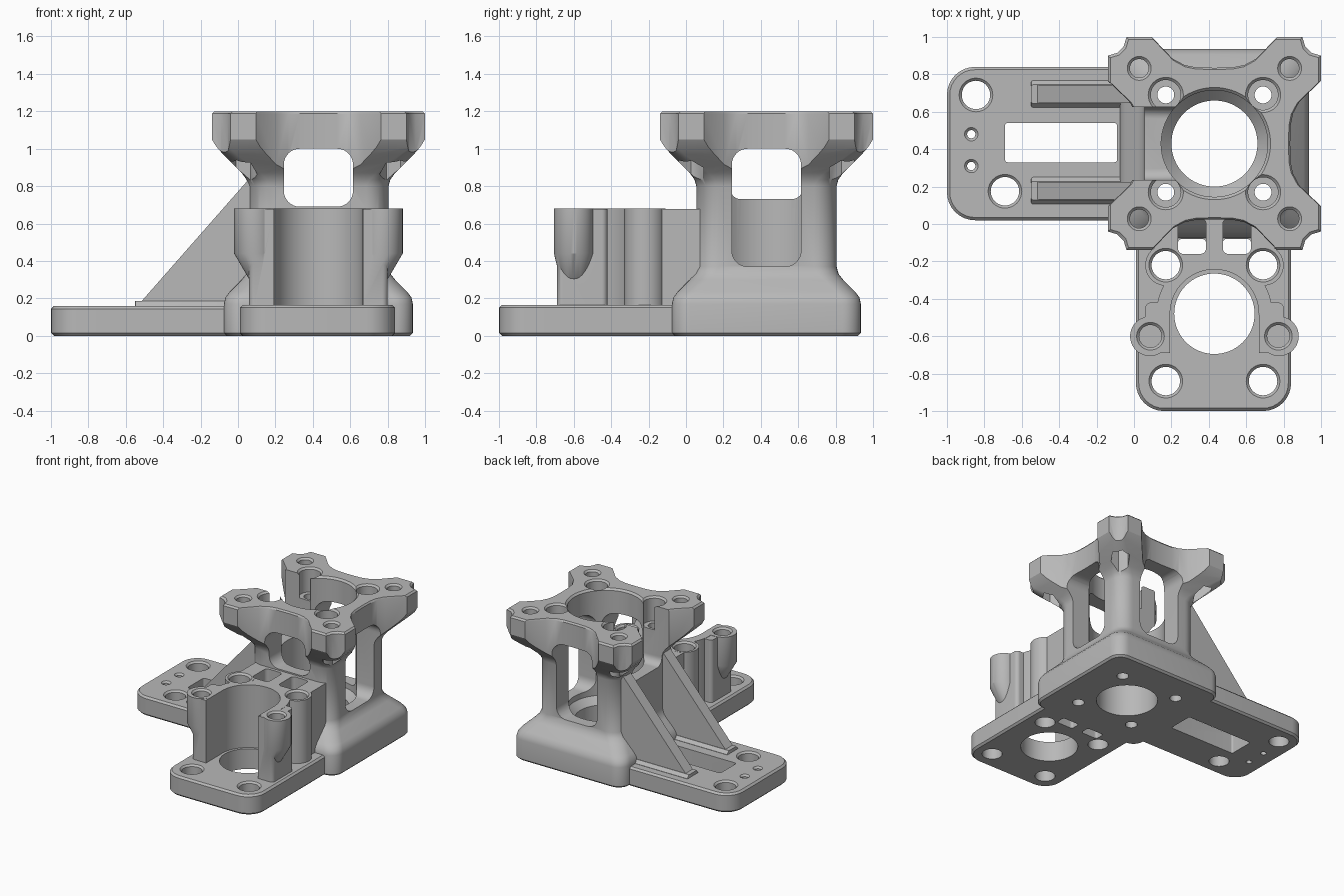
import bpy
import bmesh
from math import sin, cos, pi, radians

C = 0.43          # centre line of the tower and of the front arm
FY = -0.48        # centre of the front bore

old = bpy.data.objects.get("Cube")
if old:
    bpy.data.objects.remove(old, do_unlink=True)

grey = bpy.data.materials.new("machined_grey")
grey.use_nodes = True
grey.diffuse_color = (0.48, 0.48, 0.48, 1)
grey.node_tree.nodes["Principled BSDF"].inputs["Base Color"].default_value = grey.diffuse_color


# ---- outlines -------------------------------------------------------
def circle(x, y, r, n=40):
    return [(x + r * cos(2 * pi * i / n), y + r * sin(2 * pi * i / n)) for i in range(n)]


def rrect(x0, x1, y0, y1, r, n=8):
    pts = []
    corners = [(x1 - r, y1 - r), (x0 + r, y1 - r), (x0 + r, y0 + r), (x1 - r, y0 + r)]
    for k, (cx, cy) in enumerate(corners):
        for i in range(n + 1):
            a = pi / 2 * (k + i / n)
            pts.append((cx + r * cos(a), cy + r * sin(a)))
    return pts


def square(half, r):
    return rrect(C - half, C + half, C - half, C + half, r)


# ---- solids ---------------------------------------------------------
AXES = {"z": lambda u, v, w: (u, v, w),
        "x": lambda u, v, w: (w, u, v),
        "y": lambda u, v, w: (u, -w, v)}


def loft(name, rings, axis="z"):
    """Closed solid through (outline, level) rings of equal point count."""
    bm = bmesh.new()
    place = AXES[axis]
    loops = [[bm.verts.new(place(u, v, w)) for u, v in pts] for pts, w in rings]
    n = len(loops[0])
    bm.faces.new(loops[0][::-1])
    bm.faces.new(loops[-1])
    for a, b in zip(loops, loops[1:]):
        for i in range(n):
            j = (i + 1) % n
            bm.faces.new((a[i], a[j], b[j], b[i]))
    bmesh.ops.recalc_face_normals(bm, faces=bm.faces)
    mesh = bpy.data.meshes.new(name)
    bm.to_mesh(mesh)
    bm.free()
    mesh.materials.append(grey)
    ob = bpy.data.objects.new(name, mesh)
    bpy.context.scene.collection.objects.link(ob)
    return ob


def prism(name, pts, w0, w1, axis="z"):
    return loft(name, [(pts, w0), (pts, w1)], axis)


def slab(name, x0, x1, y0, y1, z0, z1, r, c=0.015):
    """Rounded plate with softened top and bottom edges."""
    inner = rrect(x0 + c, x1 - c, y0 + c, y1 - c, r - c)
    outer = rrect(x0, x1, y0, y1, r)
    return loft(name, [(inner, z0), (outer, z0 + c), (outer, z1 - c), (inner, z1)])


def hole(x, y, r, z0, z1):
    """Round cutter with a chamfered rim at its top level."""
    c = 0.014
    return loft("hole", [(circle(x, y, r), z0), (circle(x, y, r), z1 - c),
                         (circle(x, y, r + 2 * c), z1 + c)])


def combine(target, tools, op):
    for tool in tools:
        mod = target.modifiers.new("cut", "BOOLEAN")
        mod.operation = op
        mod.solver = "EXACT"
        mod.object = tool
        dg = bpy.context.evaluated_depsgraph_get()
        mesh = bpy.data.meshes.new_from_object(target.evaluated_get(dg))
        target.modifiers.clear()
        target.data = mesh
        bpy.data.objects.remove(tool, do_unlink=True)


# ---- tower with flared foot and head -------------------------------
profile = [(0, .49, .09), (.015, .505, .1), (.17, .505, .1), (.205, .497, .1),
           (.235, .475, .1), (.30, .41, .1), (.33, .386, .11), (.37, .375, .12),
           (.80, .375, .12), (.835, .385, .11), (.87, .41, .1), (.97, .51, .07),
           (1.01, .545, .05), (1.05, .57, .04), (1.2, .57, .04)]
body = loft("machined_mount", [(square(h, r), z) for z, h, r in profile])

# Four-armed head outline, one quarter turned four times
quarter = [(.405, 0), (.408, .1), (.42, .16), (.455, .225), (.57, .335), (.57, .47),
           (.52, .485), (.485, .52), (.47, .57), (.335, .57), (.225, .455),
           (.16, .42), (.1, .408)]
star = []
for k in range(4):
    for x, y in quarter:
        for _ in range(k):
            x, y = -y, x
        star.append((x, y))


def star_at(s):
    return [(C + s * x, C + s * y) for x, y in star]


combine(body, [loft("head_outline", [(star_at(2), -1), (star_at(2), .55), (star_at(1), .65),
                                     (star_at(1), 1.187), (star_at(.955), 1.212)])], "INTERSECT")

# ---- front bracket: ring, arms, bosses and link to the tower --------
bracket = prism("bracket_ring", circle(C, FY, .31, 64), .1, .68)
parts = [prism("link", rrect(.11, .75, -.3, .12, .04), .09, .679)]
for s in (-1, 1):
    def mx(x):
        return C + s * x
    xa, xb = sorted((mx(.2), mx(.37)))
    parts.append(prism("arm", rrect(xa, xb, -.69, -.42, .03), .11, .678))
    parts.append(prism("rear_boss", circle(mx(.26), -.22, .11), .12, .68))
    parts.append(loft("front_boss", [(circle(mx(.28), -.6, .06), .27),
                                     (circle(mx(.30), -.6, .075), .31),
                                     (circle(mx(.345), -.6, .106), .44),
                                     (circle(mx(.345), -.6, .106), .68)]))
combine(bracket, parts, "UNION")
cuts = [prism("ring_bore", circle(C, FY, .237, 64), -.1, 1),
        prism("front_gap", rrect(.193, .667, -1.2, FY, .005), -.1, 1)]
for x0, x1 in ((.235, .385), (.475, .625)):
    cuts.append(prism("pocket", rrect(x0, x1, -.16, .03, .03), -.1, 1))
combine(bracket, cuts, "DIFFERENCE")

# ---- base arms and gussets ------------------------------------------
front_arm = slab("front_arm", .01, .84, -1, .25, 0, .165, .15)
pockets = [prism("pocket", rrect(x0, x1, -.16, -.08, .02), -.1, 1)
           for x0, x1 in ((.235, .385), (.475, .625))]
combine(front_arm, pockets, "DIFFERENCE")
side_arm = slab("side_arm", -1, .25, .02, .84, 0, .158, .15)
parts = [front_arm, side_arm, bracket]
for y in (.178, .695):
    parts.append(prism("gusset", [(-.555, .14), (.1, .14), (.1, .885)],
                       -y - .047, -y + .047, "y"))
    # low fillet strip along the foot of the gusset
    foot = [rrect(-.55, 0, y - w, y + w, .01, 2) for w in (.072, .05)]
    parts.append(loft("gusset_foot", [(foot[0], .14), (foot[0], .16), (foot[1], .185)]))
combine(body, parts, "UNION")

# ---- tower bores and windows ----------------------------------------
cuts = [prism("base_bore", circle(C, C, .23, 64), -.1, .6),
        loft("main_bore", [(circle(C, C, r, 64), z) for r, z in
                           ((.23, .27), (.285, .325), (.285, 1.185), (.315, 1.215))]),
        prism("back_window", rrect(.245, .615, .37, 1.0, .085), -1.2, -C, "y"),
        prism("left_window", rrect(.245, .615, .37, 1.0, .085), C, 1.2, "x"),
        prism("front_window", rrect(.245, .615, .69, 1.0, .085), -C, .2, "y"),
        prism("right_opening", rrect(.235, .625, .73, 1.5, .06), -.4, C, "x")]
for sx in (-1, 1):
    for sy in (-1, 1):
        x, y = C + .26 * sx, C + .26 * sy
        cuts += [prism("bolt_hole", circle(x, y, .045), -.1, 1.1),
                 hole(x, y, .08, 1.0, 1.2)]
        x, y = C + .402 * sx, C + .402 * sy
        cuts += [hole(x, y, .05, .6, 1.2),
                 prism("nut_pocket", circle(x, y, .075, 6), .8, 1.07)]

# ---- arm holes -------------------------------------------------------
for s in (-1, 1):
    cuts += [hole(C + .26 * s, -.84, .076, -.1, .165),
             hole(C + .26 * s, -.22, .076, -.1, .68),
             hole(C + .342 * s, -.6, .06, .5, .68)]
cuts += [prism("front_bore", circle(C, FY, .215, 64), -.1, .4),
         prism("slot", rrect(-.69, -.09, .33, .54, .015), -.1, .4),
         hole(-.845, .69, .076, -.1, .158), hole(-.69, .175, .076, -.1, .158),
         hole(-.87, .48, .022, -.1, .158), hole(-.87, .31, .022, -.1, .158)]
combine(body, cuts, "DIFFERENCE")

# ---- shading ---------------------------------------------------------
bpy.context.view_layer.update()
bpy.ops.object.select_all(action="DESELECT")
body.select_set(True)
bpy.context.view_layer.objects.active = body
bpy.ops.object.shade_smooth_by_angle(angle=radians(30))
